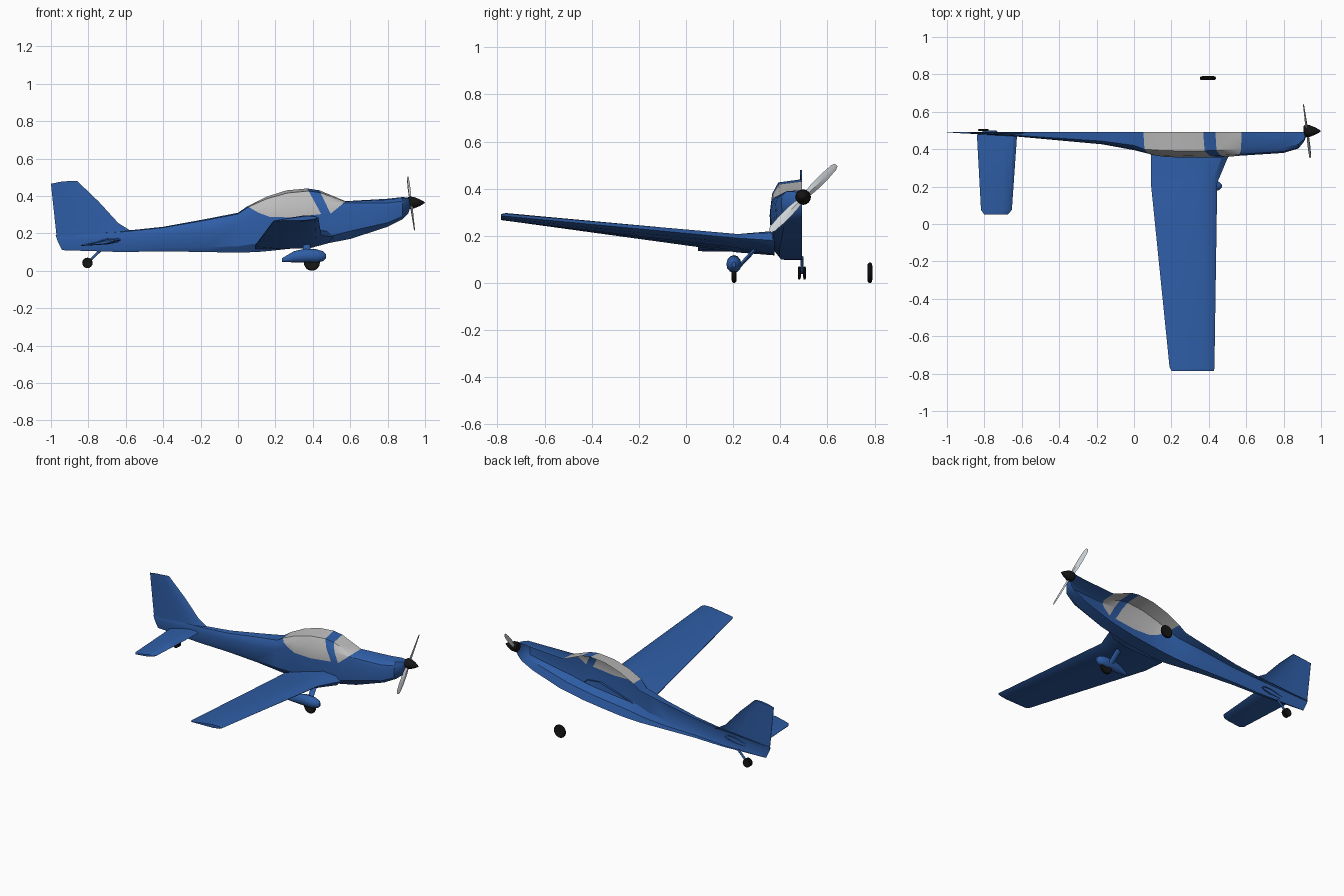
import bpy, bmesh, math
from mathutils import Vector

if "Cube" in bpy.data.objects:
    bpy.data.objects.remove(bpy.data.objects["Cube"])

MID = 0.492  # y of the aircraft centre plane (the body is a half shell)

def material(name, rgb):
    m = bpy.data.materials.new(name)
    m.diffuse_color = (*rgb, 1)
    m.use_nodes = True
    m.node_tree.nodes["Principled BSDF"].inputs["Base Color"].default_value = m.diffuse_color
    return m

BLUE = material("blue_paint", (0.028, 0.11, 0.38))
GLASS = material("canopy_grey", (0.5, 0.5, 0.5))
BLACK = material("black_rubber", (0.008, 0.008, 0.008))
WHITE = material("blade_grey", (0.62, 0.66, 0.7))

def loft(name, rings, mats, closed=True, cap=(False, False), pick=None, angle=30):
    """Skin a list of rings; pick(i, j) gives a face's material slot."""
    bm = bmesh.new()
    vs = [[bm.verts.new(p) for p in r] for r in rings]
    n = len(rings[0])
    for i in range(len(rings) - 1):
        for j in range(n if closed else n - 1):
            k = (j + 1) % n
            f = bm.faces.new((vs[i][j], vs[i][k], vs[i + 1][k], vs[i + 1][j]))
            f.material_index = pick(i, j) if pick else 0
    if cap[0]:
        bm.faces.new(vs[0])
    if cap[1]:
        bm.faces.new(vs[-1][::-1])
    bmesh.ops.remove_doubles(bm, verts=bm.verts, dist=1e-5)
    bmesh.ops.recalc_face_normals(bm, faces=bm.faces)
    me = bpy.data.meshes.new(name)
    bm.to_mesh(me)
    bm.free()
    ob = bpy.data.objects.new(name, me)
    bpy.context.collection.objects.link(ob)
    for m in mats:
        me.materials.append(m)
    bpy.ops.object.select_all(action='DESELECT')
    ob.select_set(True)
    bpy.context.view_layer.objects.active = ob
    bpy.ops.object.shade_smooth_by_angle(angle=math.radians(angle))
    return ob

def lathe(name, centre, axis, profile, mat, n=16):
    """Revolve (along, radius) pairs around the x or y axis."""
    c = Vector(centre)
    rings = []
    for a, r in profile:
        ring = []
        for k in range(n):
            t = 2 * math.pi * k / n
            u, v = r * math.cos(t), r * math.sin(t)
            ring.append(c + Vector((a, u, v) if axis == 'x' else (u, a, v)))
        rings.append(ring)
    return loft(name, rings, [mat], cap=(profile[0][1] > 0, profile[-1][1] > 0))

# Half fuselage with canopy: x at bottom, sill, top; z at bottom, sill, top; half width
stations = [
    (-.94, -.965, -.975, .11, .16, .19, .004),
    (-.62, -.62, -.62, .10, .17, .212, .025),
    (-.40, -.40, -.40, .104, .19, .235, .045),
    (-.17, -.17, -.17, .10, .215, .277, .066),
    (.00, .00, .00, .097, .25, .31, .097),
    (.10, .11, .05, .10, .31, .345, .125),
    (.17, .17, .15, .106, .288, .395, .134),
    (.28, .29, .26, .118, .285, .43, .137),
    (.42, .445, .37, .135, .303, .44, .136),
    (.47, .495, .435, .145, .305, .43, .134),
    (.60, .55, .575, .17, .35, .372, .128),
    (.80, .80, .80, .235, .335, .385, .112),
    (.88, .88, .88, .275, .345, .394, .088),
    (.91, .91, .91, .305, .35, .391, .05),
    (.92, .92, .918, .335, .36, .385, .025),
]
def body_ring(s):
    xb, xs, xt, zb, zs, zt, w = s
    low = [(0, 0), (.7, 0), (.94, .22)]
    high = [(1, 0), (.93, .55), (.74, .9), (0, 1)]
    pts = [(xb + (xs - xb) * t, MID - w * y, zb + (zs - zb) * t) for y, t in low]
    return pts + [(xs + (xt - xs) * t, MID - w * y, zs + (zt - zs) * t) for y, t in high]

loft("fuselage_half_with_canopy", [body_ring(s) for s in stations], [BLUE, GLASS],
     closed=False, cap=(False, True),
     pick=lambda i, j: 1 if j >= 3 and i in (5, 6, 7, 9) else 0)

# Half fin: z, trailing x, leading x, half thickness
fin = []
for z0, z1, te, le, t in [(.17, .205, -.968, -.56, .016), (.25, .255, -.977, -.64, .013),
                          (.36, .37, -.989, -.745, .011), (.465, .48, -1.0, -.86, .008)]:
    fin.append([(te + (le - te) * f, MID - t * y, z0 + (z1 - z0) * min(1, 2 * f))
                for f, y in [(0, 0), (0, .2), (.35, .7), (.7, 1), (.92, .6), (1, 0)]])
loft("fin_half", fin, [BLUE], closed=False, cap=(False, True))

# Wing and tailplane: y, trailing x and z, leading x and z, thickness
FOIL = [(0, .05), (.35, .35), (.7, .58), (.92, .38), (1, 0), (.92, -.3), (.7, -.42), (.35, -.25), (0, -.05)]
def airfoil(y, xt, zt, xl, zl, t):
    return [(xt + (xl - xt) * f, y, zt + (zl - zt) * f + t * h) for f, h in FOIL]

wing = [(.375, .09, .122, .51, .18, .10), (.22, .09, .132, .445, .19, .058),
        (-.765, .19, .266, .43, .283, .032), (-.785, .2, .268, .428, .284, .022)]
loft("wing", [airfoil(*s) for s in wing], [BLUE], cap=(False, True))

tail = [(.478, -.84, .135, -.625, .165, .034), (.075, -.818, .135, -.653, .16, .026),
        (.05, -.80, .137, -.675, .157, .014)]
loft("tailplane", [airfoil(*s) for s in tail], [BLUE], cap=(False, True))

# Wheel fairing: x, centre z, half width, half height
fairing = []
for x, z, ry, rz in [(.235, .057, .008, .01), (.30, .075, .024, .03), (.36, .081, .031, .037),
                     (.42, .079, .032, .036), (.455, .078, .022, .026), (.47, .078, .008, .012)]:
    fairing.append([(x, .203 + ry * math.cos(a), z + rz * math.sin(a))
                    for a in [math.pi / 6 * k for k in range(12)]])
loft("wheel_fairing", fairing, [BLUE], cap=(True, True), angle=40)

# Struts with a flattened eight-sided section
def strut(name, a, b, rx, rt):
    a, b = Vector(a), Vector(b)
    d = (b - a).normalized()
    side = Vector((1, 0, 0)) if abs(d.x) < .3 else Vector((0, 1, 0))
    other = d.cross(side)
    rings = [[p + side * rx * math.cos(k * math.pi / 4) + other * rt * math.sin(k * math.pi / 4)
              for k in range(8)] for p in (a, b)]
    loft(name, rings, [BLUE], cap=(True, True), angle=50)

strut("main_gear_strut", (.375, .225, .07), (.362, .315, .165), .02, .008)
strut("tail_wheel_strut", (-.805, MID, .042), (-.735, MID, .11), .007, .007)

# Wheels
def wheel(name, x, y, z, r, w):
    lathe(name, (x, y, z), 'y', [(-w * .7, r * .35), (-w, r * .6), (-w * .8, r * .9), (-w * .3, r),
                                 (w * .3, r), (w * .8, r * .9), (w, r * .6), (w * .7, r * .35)], BLACK)

for side, label in ((-1, "right"), (1, "left")):
    wheel(label + "_main_wheel", .395, MID + side * .288, .043, .043, .011)
    wheel(label + "_tail_wheel", -.805, MID + side * .011, .042, .028, .006)

# Propeller: spinner and two tapered blades
HUB = Vector((.925, .497, .36))
lathe("spinner", (0, HUB.y, .364), 'x', [(.905, .026), (.915, .033), (.94, .031), (.97, .019),
                                         (.99, .008), (1.0, 0)], BLACK)
for s, label in ((1, "upper"), (-1, "lower")):
    d = Vector((-.09 * s, .7 * s, .7 * s))
    u = Vector((.3 * s, -.67, .67)).normalized()
    n = d.cross(u).normalized()
    blade = []
    for r, w, t in [(.01, .012, .008), (.06, .018, .006), (.13, .019, .004), (.185, .015, .003), (.201, .008, .002)]:
        c = HUB + d * r
        blade.append([c + u * w, c + n * t, c - u * w, c - n * t])
    loft(label + "_propeller_blade", blade, [WHITE], cap=(True, True))
